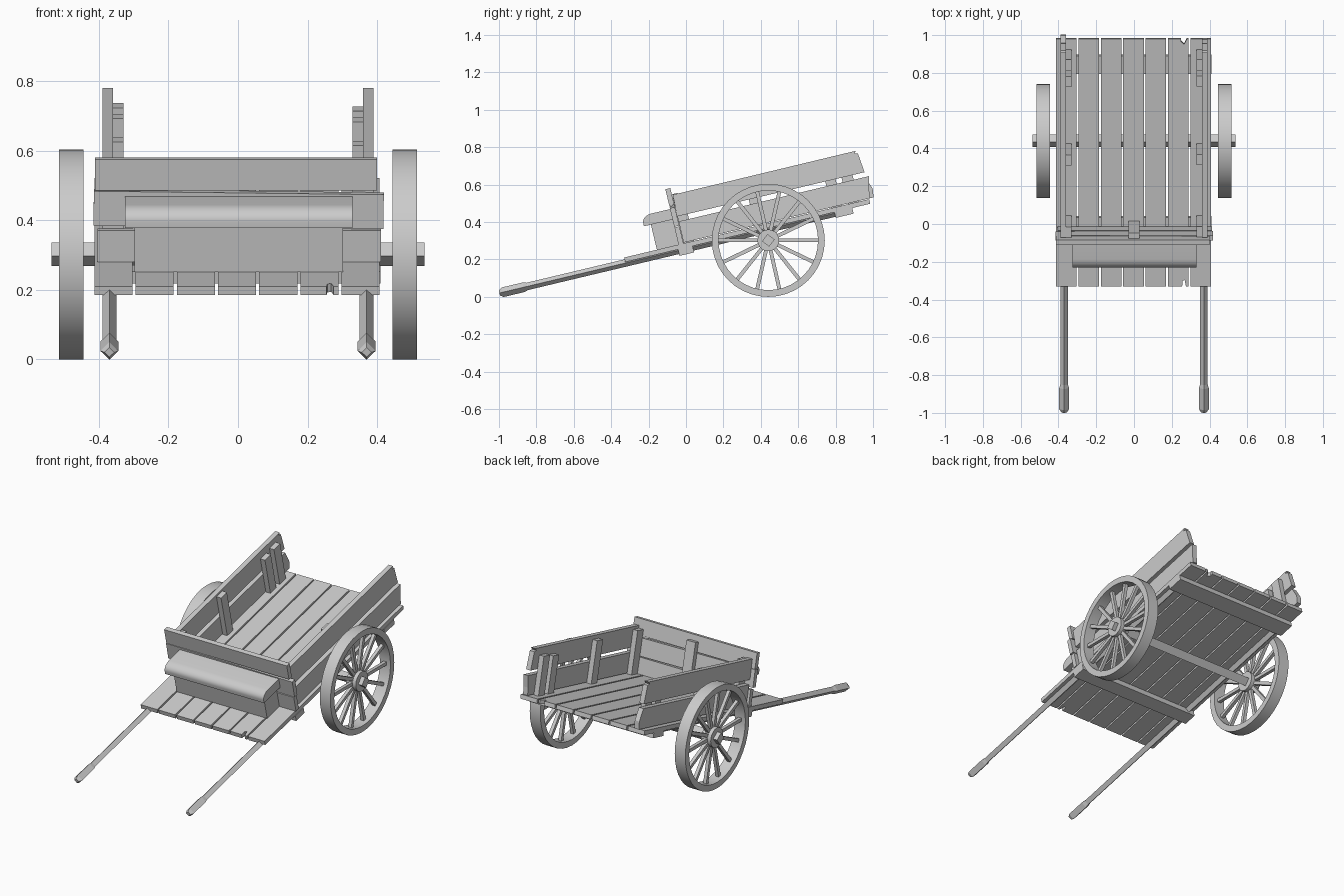
import bpy, bmesh, math
from mathutils import Matrix, Vector

if "Cube" in bpy.data.objects:
    bpy.data.objects.remove(bpy.data.objects["Cube"], do_unlink=True)

grey = bpy.data.materials.new("plain_grey")
grey.use_nodes = True
grey.diffuse_color = (0.6, 0.6, 0.6, 1)
grey.node_tree.nodes["Principled BSDF"].inputs["Base Color"].default_value = (0.6, 0.6, 0.6, 1)

# The bed leans back: local y runs along the floor, local z is square to it
TILT = Matrix.Translation((0, 0, 0.289)) @ Matrix.Rotation(math.radians(13.4), 4, 'X')


def finish(name, bm, matrix=TILT, smooth=False):
    bmesh.ops.recalc_face_normals(bm, faces=bm.faces)
    mesh = bpy.data.meshes.new(name)
    bm.to_mesh(mesh)
    bm.free()
    mesh.materials.append(grey)
    obj = bpy.data.objects.new(name, mesh)
    bpy.context.collection.objects.link(obj)
    obj.matrix_world = matrix
    if smooth:
        bpy.ops.object.select_all(action='DESELECT')
        obj.select_set(True)
        bpy.context.view_layer.objects.active = obj
        bpy.ops.object.shade_smooth_by_angle(angle=math.radians(35))
    return obj


def prism(name, outline, axis, lo, hi, smooth=False):
    """Extrude a 2D outline along x (outline is y,z) or z (outline is x,y)."""
    bm = bmesh.new()
    place = (lambda a, b, h: (h, a, b)) if axis == 'x' else (lambda a, b, h: (a, b, h))
    face = bm.faces.new([bm.verts.new(place(a, b, lo)) for a, b in outline])
    new = bmesh.ops.extrude_face_region(bm, geom=[face])["geom"]
    shift = Vector(place(0, 0, hi - lo))
    bmesh.ops.translate(bm, vec=shift, verts=[v for v in new if isinstance(v, bmesh.types.BMVert)])
    return finish(name, bm, smooth=smooth)


def box(name, x, y, z):
    return prism(name, [(y[0], z[0]), (y[1], z[0]), (y[1], z[1]), (y[0], z[1])], 'x', *x)


def lathe(name, profile, sides, matrix, phase=0, ring=False, smooth=False):
    """Turn (position, radius) points round the local x axis."""
    bm = bmesh.new()
    loops = []
    for pos, r in profile:
        angles = [phase + math.tau * i / sides for i in range(sides)]
        loops.append([bm.verts.new((pos, r * math.cos(a), r * math.sin(a))) for a in angles])
    pairs = list(zip(loops, loops[1:]))
    if ring:
        pairs.append((loops[-1], loops[0]))
    else:
        bm.faces.new(loops[0])
        bm.faces.new(loops[-1])
    for a, b in pairs:
        for i in range(sides):
            j = (i + 1) % sides
            bm.faces.new((a[i], a[j], b[j], b[i]))
    return finish(name, bm, matrix, smooth)


# Floor planks, one of them chipped at both ends
FRONT, BACK, PITCH = -0.34, 1.007, 0.1185
for i in range(7):
    x0 = -0.413 + i * PITCH
    x1 = x0 + PITCH - 0.009
    outline = [(x0, FRONT), (x1, FRONT), (x1, BACK), (x0, BACK)]
    if i == 5:
        outline = [(x0, FRONT), (0.255, FRONT), (0.257, FRONT + 0.03), (0.268, FRONT + 0.035),
                   (0.275, FRONT), (x1, FRONT), (x1, BACK), (0.28, BACK),
                   (0.265, BACK - 0.03), (0.25, BACK - 0.015), (0.25, BACK), (x0, BACK)]
    prism(f"floor_plank_{i + 1}", outline, 'z', -0.025, 0)

# Cross beams under the floor
box("front_cross_beam", (-0.41, 0.41), (-0.05, 0.03), (-0.06, -0.025))
box("rear_cross_beam", (-0.41, 0.41), (0.81, 0.908), (-0.056, -0.025))

# Side boards, posts and pull shafts
for side, label in ((1, "left"), (-1, "right")):
    x = sorted((side * 0.36, side * 0.39))
    inner = sorted((side * 0.33, side * 0.36))
    extra = 0.02 if side < 0 else 0
    prism(f"{label}_upper_board", [(-0.014, 0.148), (1.016, 0.146), (1.005, 0.25), (0.985, 0.255),
                                   (0.998, 0.268), (-0.009, 0.266)], 'x', *x)
    prism(f"{label}_lower_board", [(-0.012, 0.004), (1.012 + extra, 0.004), (1.018 + extra, 0.05),
                                   (1.034 - extra, 0.12), (-0.012, 0.12)], 'x', *x)
    posts = ((-0.012, 0.045, 0.25), (0.38, 0.437, 0.245), (0.8, 0.857, 0.215), (0.89, 0.95, 0.225))
    for i, (y0, y1, top) in enumerate(posts):
        box(f"{label}_post_{i + 1}", inner, (y0, y1), (0, top + extra / 2))
    along = TILT @ Matrix.Translation((side * 0.37, 0, -0.03)) @ Matrix.Rotation(math.pi / 2, 4, 'Z')
    lathe(f"{label}_pull_shaft", [(-1.033, 0.014), (-1.015, 0.026), (-0.9, 0.026),
                                  (-0.88, 0.02), (0.86, 0.02)], 4, along)

# Front wall
box("front_lower_board", (-0.404, 0.412), (-0.041, -0.014), (0, 0.094))
middle = box("front_middle_board", (-0.417, 0.417), (-0.041, -0.014), (0.103, 0.205))
middle.matrix_world = TILT @ Matrix.Rotation(math.radians(0.7), 4, 'Y')
box("front_upper_board", (-0.412, 0.4), (-0.041, -0.014), (0.212, 0.304))
box("front_center_post", (-0.03, 0.03), (-0.014, 0.016), (0, 0.27))

# Driver's bench with a rounded front edge
box("bench_base", (-0.297, 0.302), (-0.16, -0.041), (0, 0.14))
curve = [(-0.145 + 0.053 * math.cos(a), 0.157 + 0.038 * math.sin(a))
         for a in (math.radians(90 + 15 * i) for i in range(7))]
prism("bench_seat", [(-0.041, 0.195)] + curve + [(-0.198, 0.138), (-0.041, 0.138)],
      'x', -0.325, 0.33, smooth=True)

# Axle and wheels
HUB = Matrix.Translation((0, 0.44, 0.302))
lathe("axle", [(-0.537, 0.034), (0.537, 0.034)], 4, HUB, phase=math.radians(8))
for side, label in ((1, "left"), (-1, "right")):
    at = HUB @ Matrix.Translation((side * 0.48, 0, 0))
    lathe(f"{label}_wheel_rim", [(-0.035, 0.302), (0.035, 0.302), (0.035, 0.266), (-0.035, 0.266)],
          40, at, ring=True, smooth=True)
    lathe(f"{label}_wheel_hub", [(-0.032, 0.058), (0.032, 0.058)], 20, at, smooth=True)
    bm = bmesh.new()
    for i in range(14):
        spin = Matrix.Rotation(math.tau * i / 14, 4, 'X')
        size = Matrix.Diagonal((0.02, 0.23, 0.02, 1))
        bmesh.ops.create_cube(bm, size=1, matrix=spin @ Matrix.Translation((0, 0.16, 0)) @ size)
    finish(f"{label}_wheel_spokes", bm, at)
